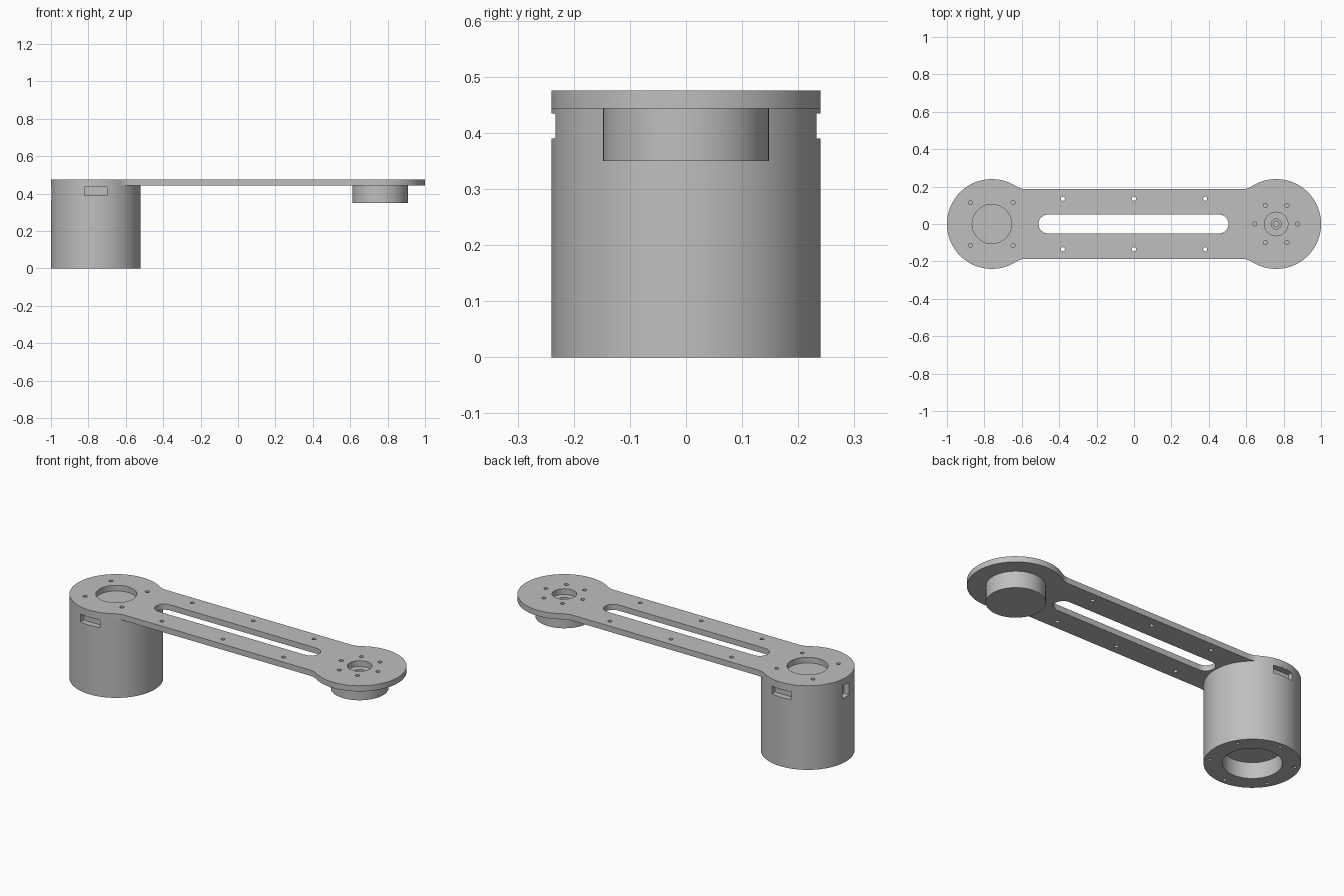
import bpy, bmesh
from math import sin, cos, pi, radians, sqrt, atan2

if "Cube" in bpy.data.objects:
    bpy.data.objects.remove(bpy.data.objects["Cube"], do_unlink=True)

grey = bpy.data.materials.new("satin grey")
grey.use_nodes = True
colour = (0.52, 0.52, 0.52, 1)
grey.diffuse_color = colour
grey.node_tree.nodes["Principled BSDF"].inputs["Base Color"].default_value = colour

END = 0.76      # distance of each arm end from the middle
R = 0.24        # radius of the arm ends and housing
TOP, UNDER = 0.475, 0.443


def arc(cx, cy, r, a0, a1, n):
    return [(cx + r * cos(a0 + (a1 - a0) * i / n),
             cy + r * sin(a0 + (a1 - a0) * i / n)) for i in range(n + 1)]


def circle(cx, cy, r, n=96):
    return arc(cx, cy, r, 0, 2 * pi, n)[:-1]


def ring(cx, cy, r, count, start):
    return [(cx + r * cos(radians(start) + 2 * pi * i / count),
             cy + r * sin(radians(start) + 2 * pi * i / count)) for i in range(count)]


def prism(name, outline, z0, z1):
    """Extrude a closed outline between two heights."""
    bm = bmesh.new()
    face = bm.faces.new([bm.verts.new((x, y, z0)) for x, y in outline])
    up = bmesh.ops.extrude_face_region(bm, geom=[face])
    moved = [v for v in up["geom"] if isinstance(v, bmesh.types.BMVert)]
    bmesh.ops.translate(bm, verts=moved, vec=(0, 0, z1 - z0))
    bmesh.ops.recalc_face_normals(bm, faces=bm.faces)
    mesh = bpy.data.meshes.new(name)
    bm.to_mesh(mesh)
    bm.free()
    obj = bpy.data.objects.new(name, mesh)
    bpy.context.collection.objects.link(obj)
    mesh.materials.append(grey)
    return obj


def select(obj):
    bpy.ops.object.select_all(action="DESELECT")
    obj.select_set(True)
    bpy.context.view_layer.objects.active = obj


def cut(obj, outline, z0, z1):
    tool = prism("cutter", outline, z0, z1)
    tool.hide_render = True
    mod = obj.modifiers.new("cut", "BOOLEAN")
    mod.operation, mod.solver, mod.object = "DIFFERENCE", "EXACT", tool
    select(obj)
    bpy.ops.object.modifier_apply(modifier=mod.name)
    bpy.data.objects.remove(tool, do_unlink=True)


def rect(x0, x1, y0, y1):
    return [(x0, y0), (x1, y0), (x1, y1), (x0, y1)]


# Arm plate: two round ends blended into a straight bar
BAR, FILLET = 0.186, 0.1
dx = sqrt((R + FILLET) ** 2 - (BAR + FILLET) ** 2)
a = atan2(BAR + FILLET, dx)
right = arc(END, 0, R, a - pi, pi - a, 80)
right += arc(END - dx, BAR + FILLET, FILLET, -a, -pi / 2, 10)[1:]
right = arc(END - dx, -BAR - FILLET, FILLET, pi / 2, a, 10)[:-1] + right
plate = prism("arm_plate", right + [(-x, -y) for x, y in right], UNDER, TOP)

# Plate openings: long slot, end bores and screw holes
slot = arc(0.455, 0, 0.05, -pi / 2, pi / 2, 24) + arc(-0.46, 0, 0.05, pi / 2, 1.5 * pi, 24)
cut(plate, slot, 0.4, 0.5)
cut(plate, circle(-END, 0, 0.105), 0.4, 0.5)
cut(plate, circle(END, 0, 0.063, 64), 0.4, 0.5)
screws = [(x, y) for x in (-0.38, 0, 0.38) for y in (-0.135, 0.135)]
screws += ring(-END, 0, 0.161, 4, 45) + ring(END, 0, 0.115, 6, 0)
for x, y in screws:
    cut(plate, circle(x, y, 0.011, 20), 0.4, 0.5)

# Motor housing with bottom socket, side windows and bottom screw holes
housing = prism("motor_housing", circle(-END, 0, R), 0, UNDER)
cut(housing, circle(-END, 0, 0.148), -0.1, 0.09)
for side in (-1, 1):
    y0, y1 = sorted((side * 0.205, side * 0.3))
    cut(housing, rect(-0.82, -0.70, y0, y1), 0.39, 0.434)
cut(housing, rect(-1.1, -0.965, -0.03, 0.03), 0.365, 0.436)
for x, y in ring(-END, 0, 0.212, 6, 30):
    cut(housing, circle(x, y, 0.009, 16), -0.1, 0.04)

# Round boss under the far end, with a stepped shaft bore
boss = prism("end_boss", circle(END, 0, 0.148), 0.35, UNDER)
cut(boss, circle(END, 0, 0.027, 40), 0.41, 0.5)
cut(boss, circle(END, 0, 0.015, 32), 0.38, 0.5)

for part in (plate, housing, boss):
    select(part)
    bpy.ops.object.shade_smooth_by_angle(angle=radians(30))
